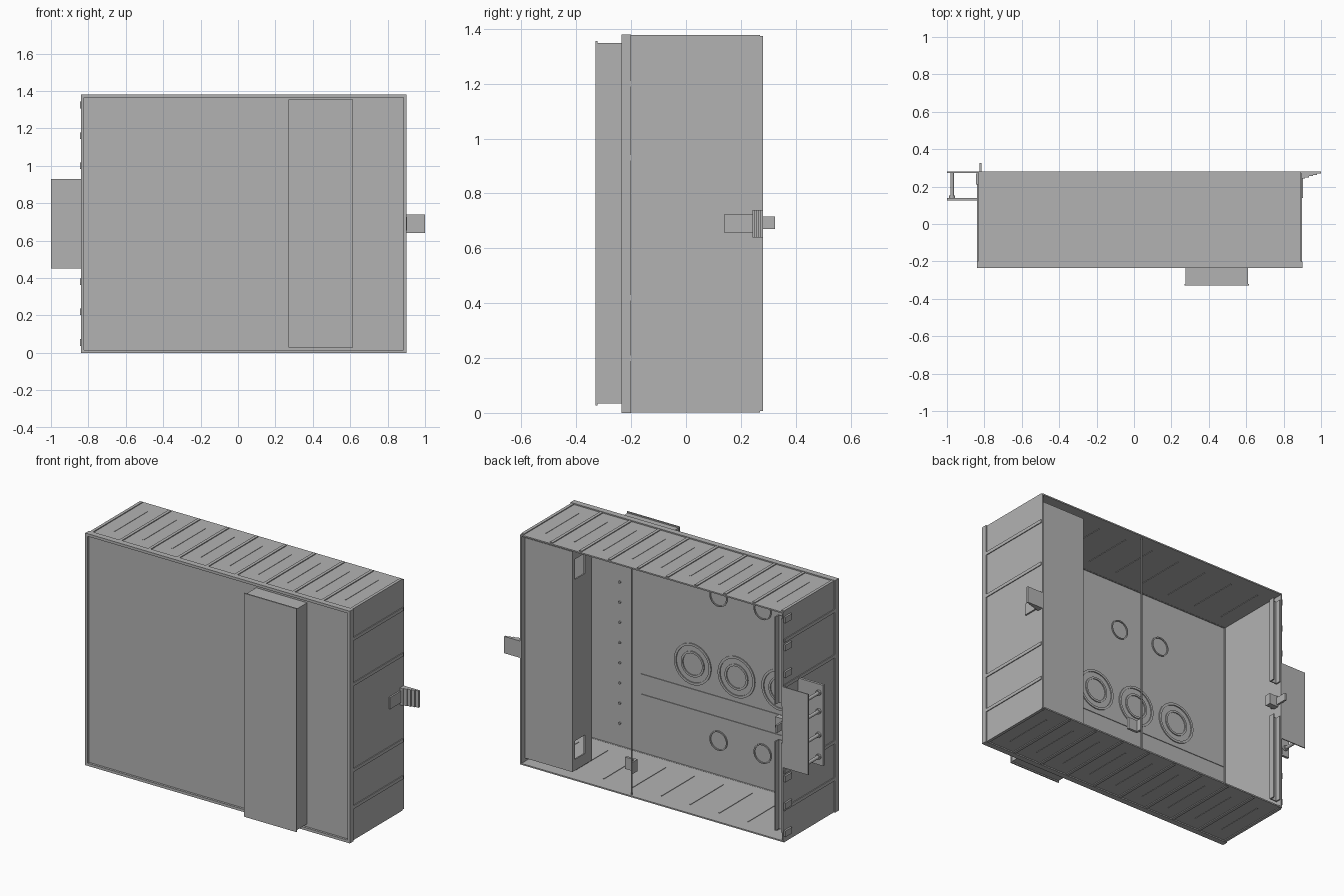
import bpy
import bmesh
from math import pi
from mathutils import Matrix, Vector

old = bpy.data.objects.get("Cube")
if old:
    bpy.data.objects.remove(old)

grey = bpy.data.materials.new("plain_grey")
grey.use_nodes = True
tone = (0.45, 0.45, 0.45, 1)
grey.diffuse_color = tone
grey.node_tree.nodes["Principled BSDF"].inputs["Base Color"].default_value = tone


def finish(name, bm):
    bmesh.ops.recalc_face_normals(bm, faces=bm.faces)
    mesh = bpy.data.meshes.new(name)
    bm.to_mesh(mesh)
    bm.free()
    mesh.materials.append(grey)
    ob = bpy.data.objects.new(name, mesh)
    bpy.context.collection.objects.link(ob)
    return ob


def boxes(name, spans):
    """One object from boxes given as (x range, y range, z range)."""
    bm = bmesh.new()
    for span in spans:
        size = Vector([b - a for a, b in span])
        mid = Vector([(a + b) / 2 for a, b in span])
        bmesh.ops.create_cube(bm, size=1, matrix=Matrix.Translation(mid) @ Matrix.Diagonal(size.to_4d()))
    return finish(name, bm)


def frame(x, y, z, t):
    """Four walls of thickness t around an opening along y."""
    return [((x[0], x[0] + t), y, z), ((x[1] - t, x[1]), y, z),
            ((x[0] + t, x[1] - t), y, (z[0], z[0] + t)),
            ((x[0] + t, x[1] - t), y, (z[1] - t, z[1]))]


def rings(name, centres, outer, inner, y, depth):
    """Flat rings standing on a wall that faces +y."""
    bm = bmesh.new()
    n = 32
    for x, z in centres:
        loops = []
        for r, h in ((outer, y), (outer, y + depth), (inner, y + depth), (inner, y)):
            loops.append([bm.verts.new(Vector((x, h, z)) + Matrix.Rotation(2 * pi * i / n, 3, 'Y') @ Vector((r, 0, 0)))
                          for i in range(n)])
        for a, b in zip(loops, loops[1:] + loops[:1]):
            for i in range(n):
                j = (i + 1) % n
                bm.faces.new((a[i], a[j], b[j], b[i]))
    return finish(name, bm)


def rods(name, places, radius, y0, y1):
    """Cylinders along y."""
    bm = bmesh.new()
    for x, z in places:
        m = Matrix.Translation((x, (y0 + y1) / 2, z)) @ Matrix.Rotation(pi / 2, 4, 'X')
        bmesh.ops.create_cone(bm, cap_ends=True, segments=12, radius1=radius, radius2=radius,
                              depth=y1 - y0, matrix=m)
    return finish(name, bm)


LEFT, RIGHT, HIGH = -0.84, 0.90, 1.38
BACK, RIM, FRONT = 0.28, -0.20, -0.235
PANEL = -0.208

# Open-backed case, front rim and recessed front panel
boxes("case_walls", frame((LEFT + 0.006, RIGHT - 0.006), (RIM, BACK), (0.007, HIGH - 0.007), 0.008))
boxes("front_rim", frame((LEFT, RIGHT), (FRONT, RIM), (0, HIGH), 0.016))
boxes("front_panel", [((LEFT + 0.01, RIGHT - 0.01), (PANEL - 0.014, PANEL), (0.01, HIGH - 0.01))])

# Raised cover on the front, with a thin lipped face
boxes("front_cover", [((0.275, 0.61), (-0.324, PANEL), (0.034, 1.348))])
boxes("front_cover_lip", [((0.27, 0.615), (-0.33, -0.322), (0.027, 1.355))])

# Ribs and short slots over the top and bottom
ribs, slots = [], []
bays = 9
pitch = (RIGHT - LEFT - 0.03) / bays
for z0, z1 in ((0.002, 0.008), (HIGH - 0.008, HIGH - 0.002)):
    for i in range(bays + 1):
        x = LEFT + 0.015 + i * pitch
        ribs.append(((x - 0.009, x + 0.009), (RIM, BACK - 0.01), (z0, z1)))
        if i < bays:
            c = x + pitch / 2
            slots.append(((c - 0.003, c + 0.003), (-0.12, 0.19), (z0 + 0.002, z1 - 0.002)))
boxes("top_and_bottom_ribs", ribs)
boxes("top_and_bottom_slots", slots)
inner = []
for z0, z1 in ((0.015, 0.018), (HIGH - 0.018, HIGH - 0.015)):
    for i in range(bays):
        c = LEFT + 0.015 + (i + 0.5) * pitch
        inner.append(((c - 0.003, c + 0.003), (-0.12, 0.19), (z0, z1)))
boxes("inner_slots", inner)

# Ribs on both sides, with small bumps on one of them
side = []
for z in (0.2, 0.42, 0.93, 1.2):
    for x0, x1 in ((LEFT + 0.001, LEFT + 0.007), (RIGHT - 0.007, RIGHT - 0.001)):
        side.append(((x0, x1), (RIM, BACK - 0.01), (z - 0.01, z + 0.01)))
boxes("side_ribs", side)
boxes("side_bumps", [((LEFT - 0.005, LEFT + 0.008), (0.21, 0.27), (z - 0.018, z + 0.018))
                     for z in (0.055, 0.22, 0.38, 1.0, 1.16, 1.325)])

# Compartment inside the back: plate and a side wall with two windows
wall_x, wall_y = (0.574, 0.582), (0.065, 0.24)
windows = ((0.10, 0.21), (1.17, 1.29))
parts = [((0.574, RIGHT - 0.012), (0.24, 0.248), (0.035, 1.345))]
level = 0.035
for low, high in windows:
    parts.append((wall_x, wall_y, (level, low)))
    parts += [(wall_x, (0.065, 0.13), (low, high)), (wall_x, (0.225, 0.24), (low, high))]
    level = high
parts.append((wall_x, wall_y, (level, 1.345)))
boxes("rear_compartment", parts)

# Round knockouts, seams and studs behind the front panel
large = [(0.10 - 0.288 * i, 0.63) for i in range(3)]
rings("knockout_outer_rings", large, 0.122, 0.108, PANEL, 0.006)
rings("knockout_inner_rings", large, 0.076, 0.064, PANEL, 0.006)
rings("small_knockouts", [(x, z) for x in (-0.07, -0.36) for z in (0.22, 1.075)], 0.058, 0.051, PANEL, 0.006)
boxes("panel_seams", [((LEFT + 0.02, 0.44), (PANEL, PANEL + 0.004), (z - 0.002, z + 0.002)) for z in (0.36, 0.48)])
rods("panel_studs", [(0.58, 0.15 + 0.12 * i) for i in range(10)], 0.007, PANEL, PANEL + 0.008)

# Slim upright with a clip
boxes("rear_upright", [((0.167, 0.173), (0.264, 0.27), (0.015, HIGH - 0.015))])
boxes("upright_clip", [((0.17, 0.235), (0.22, 0.235), (0.14, 0.21)), ((0.164, 0.176), (0.22, 0.266), (0.14, 0.21))])

# Mounting channels on the inside of the side wall
channels = []
for low, high in ((0.06, 0.59), (0.81, 1.33)):
    channels += [((-0.826, -0.775), (0.24, 0.246), (low, high)),
                 ((-0.826, -0.818), (0.24, 0.276), (low, high)),
                 ((-0.783, -0.775), (0.24, 0.276), (low, high))]
boxes("mounting_channels", channels)
boxes("rear_catch", [((-0.826, -0.815), (0.2, 0.325), (0.67, 0.715)),
                     ((-0.826, -0.765), (0.22, 0.255), (0.66, 0.725))])

# Side bracket: two plates held apart by posts
boxes("bracket_plates", [((-1, LEFT + 0.006), (0.125, 0.14), (0.45, 0.93)),
                         ((-1, LEFT + 0.006), (0.274, 0.28), (0.45, 0.93))])
posts = [(-0.972, z) for z in (0.5, 0.63, 0.77, 0.88)]
rods("bracket_posts", posts, 0.01, 0.13, 0.278)
rods("bracket_post_collars", posts, 0.016, 0.14, 0.152)

# Stepped tab and its base on the opposite side
steps = 5
boxes("stepped_tab", [((RIGHT - 0.008 + i * 0.0216, RIGHT - 0.008 + (i + 1) * 0.0216),
                       (0.243 + 0.0065 * i, BACK), (0.64, 0.74)) for i in range(steps)])
boxes("tab_base", [((RIGHT - 0.008, RIGHT + 0.003), (0.14, 0.245), (0.655, 0.725))])
